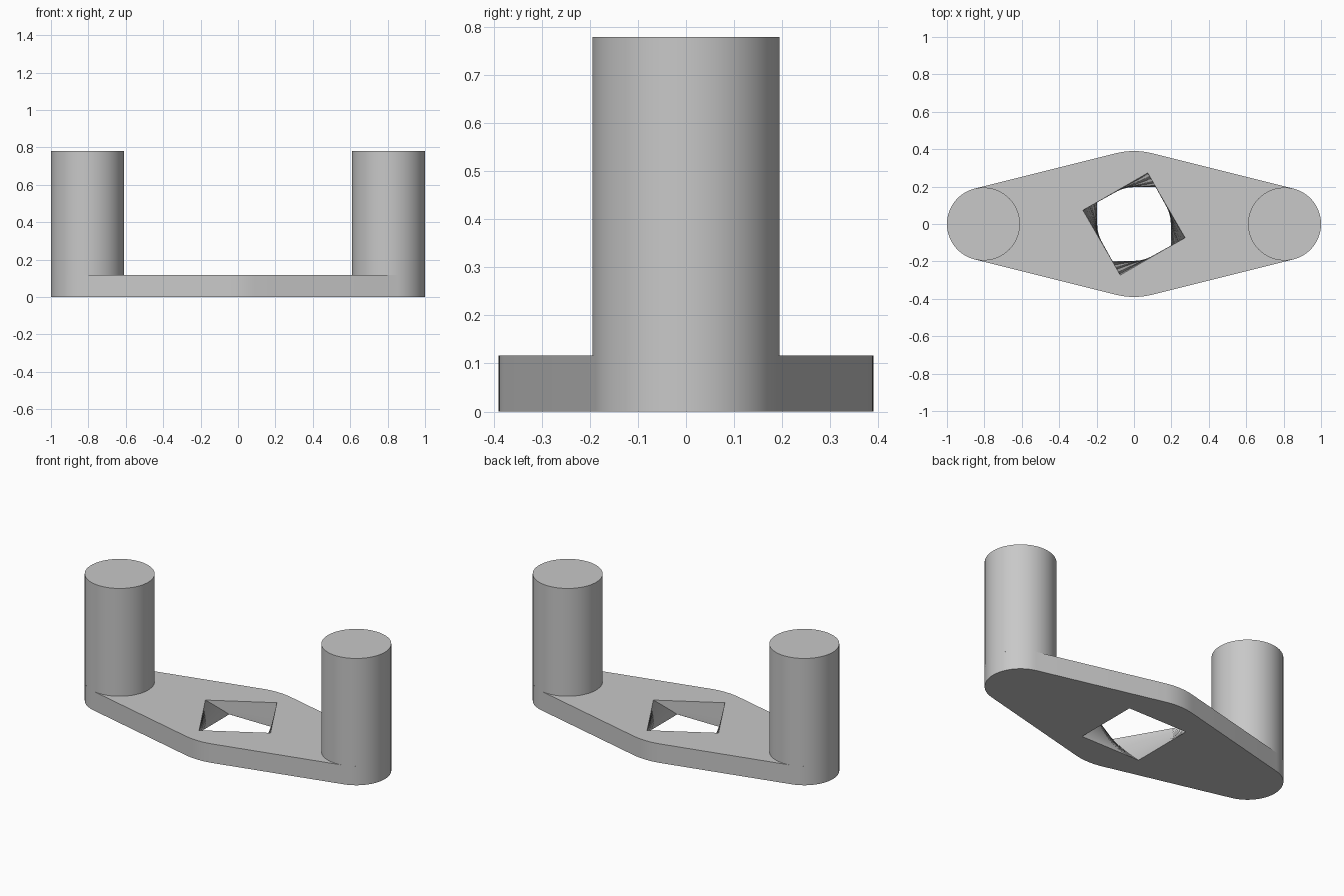
import bpy, bmesh, math

cube = bpy.data.objects.get("Cube")
if cube:
    bpy.data.objects.remove(cube, do_unlink=True)

PLATE_H, POST_TOP = 0.117, 0.78
END_R, MID_R, SPACING = 0.195, 0.39, 0.805
HOLE_HALF, TWIST, SLICES = 0.2, math.radians(30), 16

grey = bpy.data.materials.new("plain grey")
grey.use_nodes = True
colour = (0.58, 0.58, 0.58, 1)
grey.diffuse_color = colour
grey.node_tree.nodes["Principled BSDF"].inputs["Base Color"].default_value = colour


def finish(bm, name):
    mesh = bpy.data.meshes.new(name)
    bm.to_mesh(mesh)
    bm.free()
    mesh.materials.append(grey)
    obj = bpy.data.objects.new(name, mesh)
    bpy.context.collection.objects.link(obj)
    bpy.ops.object.select_all(action='DESELECT')
    obj.select_set(True)
    bpy.context.view_layer.objects.active = obj
    bpy.ops.object.shade_smooth_by_angle(angle=math.radians(30))
    return obj


def arc(cx, radius, start, end, steps):
    angles = [start + (end - start) * i / steps for i in range(steps + 1)]
    return [(cx + radius * math.cos(a), radius * math.sin(a)) for a in angles]


def square(angle):
    r = HOLE_HALF * math.sqrt(2)
    corners = [angle + math.pi * (k / 2 + 0.25) for k in range(4)]
    return [(r * math.cos(a), r * math.sin(a)) for a in corners]


def ring(bm, points, z):
    return [bm.verts.new((x, y, z)) for x, y in points]


def wall(bm, rings):
    for low, high in zip(rings, rings[1:]):
        n = len(low)
        for i in range(n):
            j = (i + 1) % n
            bm.faces.new((low[i], low[j], high[j], high[i]))


# Plate outline: arcs joined by their common tangents
t = math.acos((MID_R - END_R) / SPACING)
outline = (arc(SPACING, END_R, -t, t, 32)
           + arc(0, MID_R, t, math.pi - t, 10)
           + arc(-SPACING, END_R, math.pi - t, math.pi + t, 32)
           + arc(0, MID_R, math.pi + t, 2 * math.pi - t, 10))

# Plate with a square hole that twists through its thickness
bm = bmesh.new()
outer = [ring(bm, outline, z) for z in (0, PLATE_H)]
inner = [ring(bm, square(TWIST * i / SLICES), PLATE_H * i / SLICES)
         for i in range(SLICES + 1)]
wall(bm, outer)
wall(bm, inner)
for k in (0, -1):
    edges = [bm.edges.get((loop[i - 1], loop[i]))
             for loop in (outer[k], inner[k]) for i in range(len(loop))]
    bmesh.ops.triangle_fill(bm, edges=edges, use_beauty=True)
bmesh.ops.recalc_face_normals(bm, faces=bm.faces[:])
finish(bm, "base_plate")

# Upright posts, flush with the rounded plate ends
for side, name in ((1, "left_post"), (-1, "right_post")):
    bm = bmesh.new()
    bmesh.ops.create_cone(bm, cap_ends=True, segments=72, radius1=END_R,
                          radius2=END_R, depth=POST_TOP - PLATE_H)
    bmesh.ops.translate(bm, verts=bm.verts[:],
                        vec=(side * SPACING, 0, (POST_TOP + PLATE_H) / 2))
    finish(bm, name)
